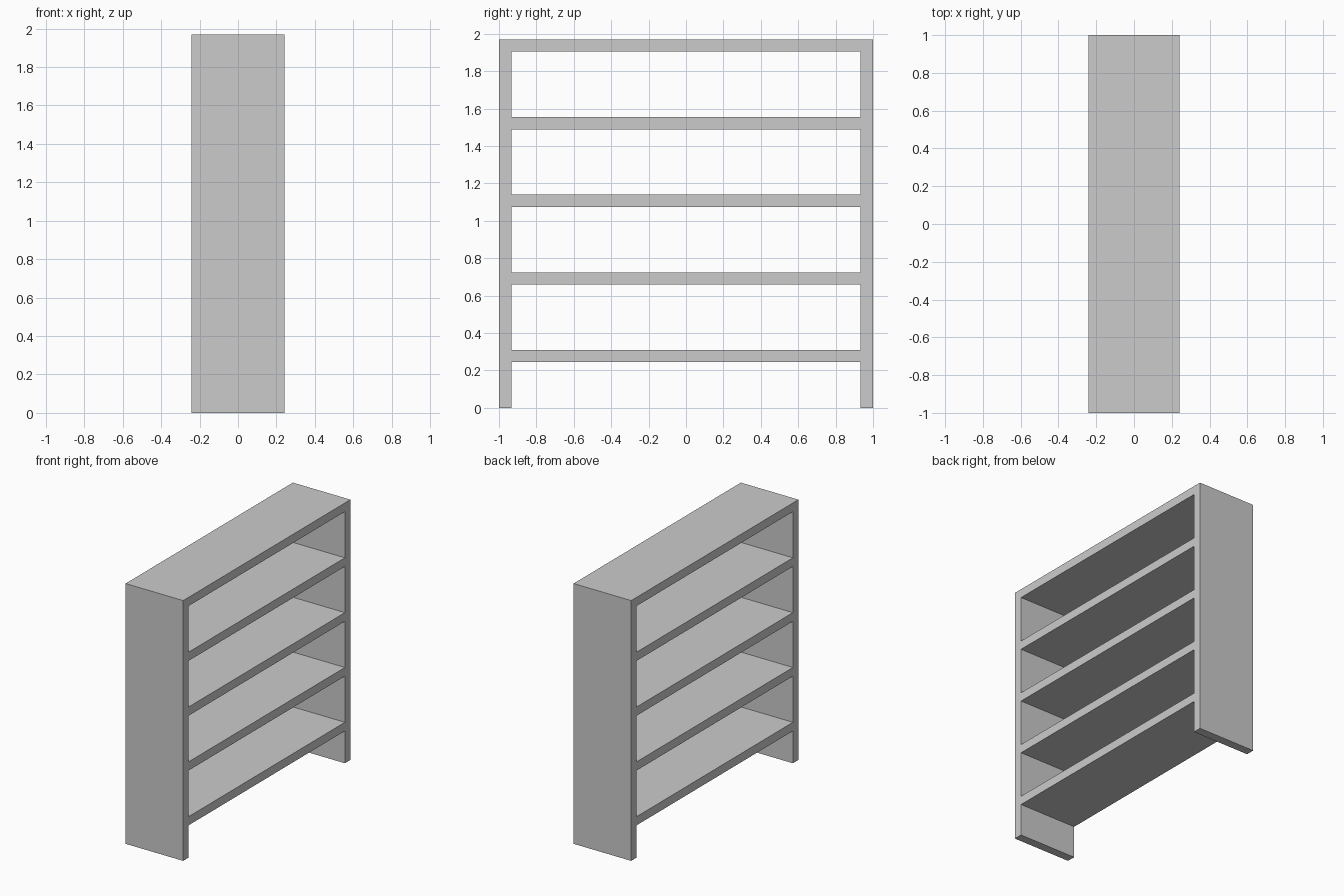
import bpy, bmesh

if "Cube" in bpy.data.objects:
    bpy.data.objects.remove(bpy.data.objects["Cube"])

DEPTH, HEIGHT, THICK = 0.482, 1.97, 0.066
SHELVES, PITCH = 5, 0.415

# Grid lines of the shelf front: sides across, shelf boards upward
ys = [-1, -1 + THICK, 1 - THICK, 1]
zs = [0.0]
for i in reversed(range(SHELVES)):
    top = HEIGHT - i * PITCH
    zs += [top - THICK, top]

# Fill the cells that belong to a side panel or a board
bm = bmesh.new()
for c in range(3):
    for r in range(len(zs) - 1):
        if c != 1 or r % 2 == 1:
            corners = [(ys[c], zs[r]), (ys[c + 1], zs[r]),
                       (ys[c + 1], zs[r + 1]), (ys[c], zs[r + 1])]
            bm.faces.new([bm.verts.new((0, y, z)) for y, z in corners])
bmesh.ops.remove_doubles(bm, verts=bm.verts, dist=1e-4)

mesh = bpy.data.meshes.new("bookshelf_frame")
bm.to_mesh(mesh)
bm.free()
frame = bpy.data.objects.new("bookshelf_frame", mesh)
bpy.context.collection.objects.link(frame)

# Give the frame its depth, evenly about x = 0
solid = frame.modifiers.new("depth", 'SOLIDIFY')
solid.thickness = DEPTH
solid.offset = 0
